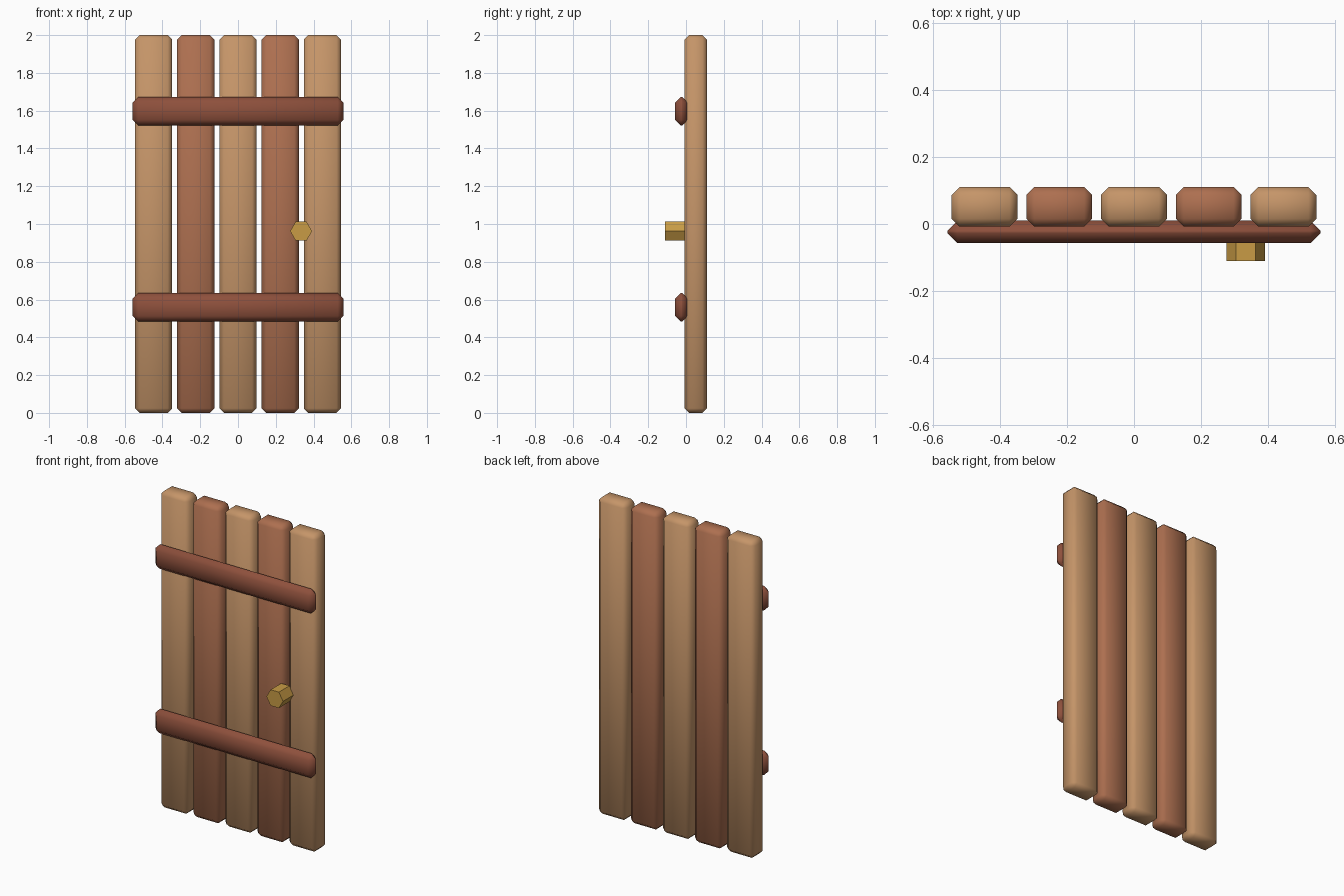
import bpy
import bmesh
import math
from mathutils import Matrix, Vector

if "Cube" in bpy.data.objects:
    bpy.data.objects.remove(bpy.data.objects["Cube"])


def material(name, rgb):
    mat = bpy.data.materials.new(name)
    mat.diffuse_color = (*rgb, 1)
    mat.use_nodes = True
    mat.node_tree.nodes["Principled BSDF"].inputs["Base Color"].default_value = mat.diffuse_color
    return mat


LIGHT = material("light_wood", (0.56, 0.30, 0.14))
MID = material("red_wood", (0.42, 0.16, 0.08))
DARK = material("dark_wood", (0.27, 0.08, 0.045))
BRASS = material("brass", (0.58, 0.33, 0.06))


def finish(bm, name, mat, smooth):
    mesh = bpy.data.meshes.new(name)
    for face in bm.faces:
        face.smooth = smooth
    bm.to_mesh(mesh)
    bm.free()
    mesh.materials.append(mat)
    obj = bpy.data.objects.new(name, mesh)
    bpy.context.collection.objects.link(obj)
    return obj


def chamfered_box(name, low, high, bevel, mat):
    low, high = Vector(low), Vector(high)
    bm = bmesh.new()
    bmesh.ops.create_cube(bm, size=1)
    bmesh.ops.scale(bm, vec=high - low, verts=bm.verts)
    bmesh.ops.translate(bm, vec=(low + high) / 2, verts=bm.verts)
    bmesh.ops.bevel(bm, geom=bm.edges[:], offset=bevel, segments=1,
                    affect='EDGES', profile=0.5)
    return finish(bm, name, mat, True)


# Five upright planks in alternating wood
for i in range(5):
    x = (i - 2) * 0.2235
    chamfered_box(f"plank_{i + 1}", (x - 0.0985, -0.008, 0),
                  (x + 0.0985, 0.111, 2), 0.024, MID if i % 2 else LIGHT)

# Two cross bars on the front
for name, z in (("lower_bar", 0.559), ("upper_bar", 1.597)):
    chamfered_box(name, (-0.558, -0.057, z - 0.076),
                  (0.558, 0.010, z + 0.076), 0.03, DARK)

# Six-sided door knob pointing forward, corners to the sides
bm = bmesh.new()
bmesh.ops.create_cone(bm, cap_ends=True, segments=6, radius1=0.058,
                      radius2=0.058, depth=0.106)
corner = max(bm.verts, key=lambda v: v.co.x).co
turn = Matrix.Rotation(-math.atan2(corner.y, corner.x), 4, 'Z')
place = Matrix.Translation((0.334, -0.058, 0.962))
bm.transform(place @ Matrix.Rotation(math.pi / 2, 4, 'X') @ turn)
finish(bm, "door_knob", BRASS, False)
